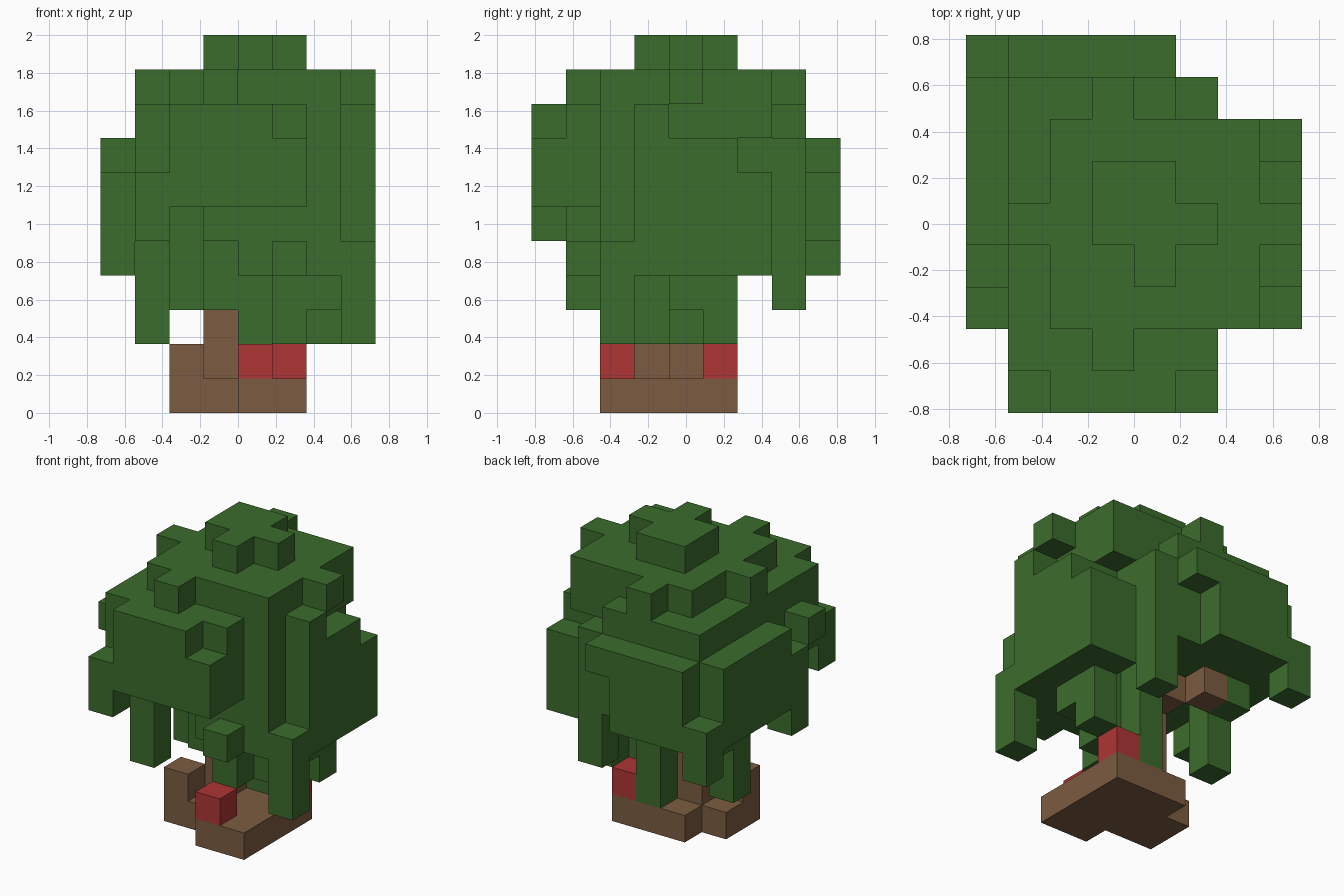
import bpy, bmesh
from mathutils import Vector
from itertools import product

if "Cube" in bpy.data.objects:
    bpy.data.objects.remove(bpy.data.objects["Cube"], do_unlink=True)

CELL = 2 / 11
ORIGIN = Vector((4, 4.5, 0))
occupied = {}


def span(value):
    """A single cell index, or an inclusive range given as a pair."""
    first, last = value if isinstance(value, tuple) else (value, value)
    return range(first, last + 1)


def fill(part, x, y, z):
    for cell in product(span(x), span(y), span(z)):
        occupied[cell] = part


def clear(x, y, z):
    occupied.pop((x, y, z), None)


def material(name, colour):
    mat = bpy.data.materials.new(name)
    mat.use_nodes = True
    mat.diffuse_color = (*colour, 1)
    mat.node_tree.nodes["Principled BSDF"].inputs["Base Color"].default_value = (*colour, 1)
    return mat


def build(part, mat):
    """Turn the cells of one part into a mesh made of its exposed faces only."""
    bm = bmesh.new()
    for cell in [c for c, owner in occupied.items() if owner == part]:
        for axis, side in product(range(3), (0, 1)):
            step = [0, 0, 0]
            step[axis] = 2 * side - 1
            if tuple(a + b for a, b in zip(cell, step)) in occupied:
                continue
            u, v = (axis + 1) % 3, (axis + 2) % 3
            ring = []
            for du, dv in ((0, 0), (1, 0), (1, 1), (0, 1)):
                corner = Vector(cell)
                corner[axis] += side
                corner[u] += du
                corner[v] += dv
                ring.append(bm.verts.new((corner - ORIGIN) * CELL))
            bm.faces.new(ring if side else ring[::-1])
    bmesh.ops.remove_doubles(bm, verts=bm.verts, dist=CELL / 100)
    mesh = bpy.data.meshes.new(part)
    bm.to_mesh(mesh)
    bm.free()
    mesh.materials.append(mat)
    bpy.context.collection.objects.link(bpy.data.objects.new(part, mesh))


# Canopy core with a notch in its rear corner
leaf = "leaf_canopy"
fill(leaf, (2, 6), (2, 6), (5, 9))
fill(leaf, 6, (2, 6), 4)
fill(leaf, 5, 2, 4)
clear(6, 6, 7)

# Crown and the single bumps around the top
fill(leaf, (3, 4), (4, 5), 10)
for x, y, z in ((5, 4, 10), (4, 3, 10), (1, 4, 9), (7, 4, 9), (3, 1, 9), (3, 7, 9)):
    fill(leaf, x, y, z)

# Front clump
fill(leaf, (1, 5), 1, (6, 8))
fill(leaf, (2, 4), 0, (6, 8))
fill(leaf, 5, 0, (6, 7))
fill(leaf, 1, 0, (5, 6))
fill(leaf, 5, 1, 4)

# Clump on the low-x side
fill(leaf, 1, (2, 7), (5, 8))
fill(leaf, 0, (4, 7), (5, 7))
fill(leaf, 0, 3, (4, 6))
fill(leaf, 0, 2, 7)

# Back clump
fill(leaf, (1, 4), 7, (5, 8))
fill(leaf, (1, 3), 8, (5, 7))
fill(leaf, 4, 8, 7)
fill(leaf, 0, 8, (4, 5))

# Clump on the high-x side
fill(leaf, 7, (3, 5), (4, 7))
fill(leaf, 7, 3, 8)
fill(leaf, 7, 6, (4, 6))

# Hanging leaf strands: column position, then lowest and highest cell
for x, y, low, high in ((7, 2, 2, 4), (2, 1, 3, 5), (5, 7, 3, 7), (6, 5, 2, 3),
                        (6, 4, 3, 3), (5, 4, 2, 4), (4, 3, 2, 4), (4, 4, 2, 4),
                        (3, 3, 3, 4), (4, 5, 1, 4), (1, 5, 2, 4), (1, 6, 4, 4),
                        (4, 2, 4, 4)):
    fill(leaf, x, y, (low, high))

# Trunk, branches and spreading root base
wood = "trunk_and_roots"
fill(wood, (4, 5), (2, 5), 0)
fill(wood, 3, (3, 5), 0)
fill(wood, 2, (3, 4), 0)
fill(wood, 2, 3, 1)
fill(wood, 3, 4, (1, 4))
fill(wood, 3, 5, 4)
fill(wood, 2, 6, 4)

# Red blocks resting on the roots
fill("red_blocks", 4, 2, 1)
fill("red_blocks", 5, 5, 1)

build(leaf, material("leaf green", (0.044, 0.150, 0.026)))
build(wood, material("bark brown", (0.202, 0.107, 0.054)))
build("red_blocks", material("fruit red", (0.429, 0.035, 0.035)))
